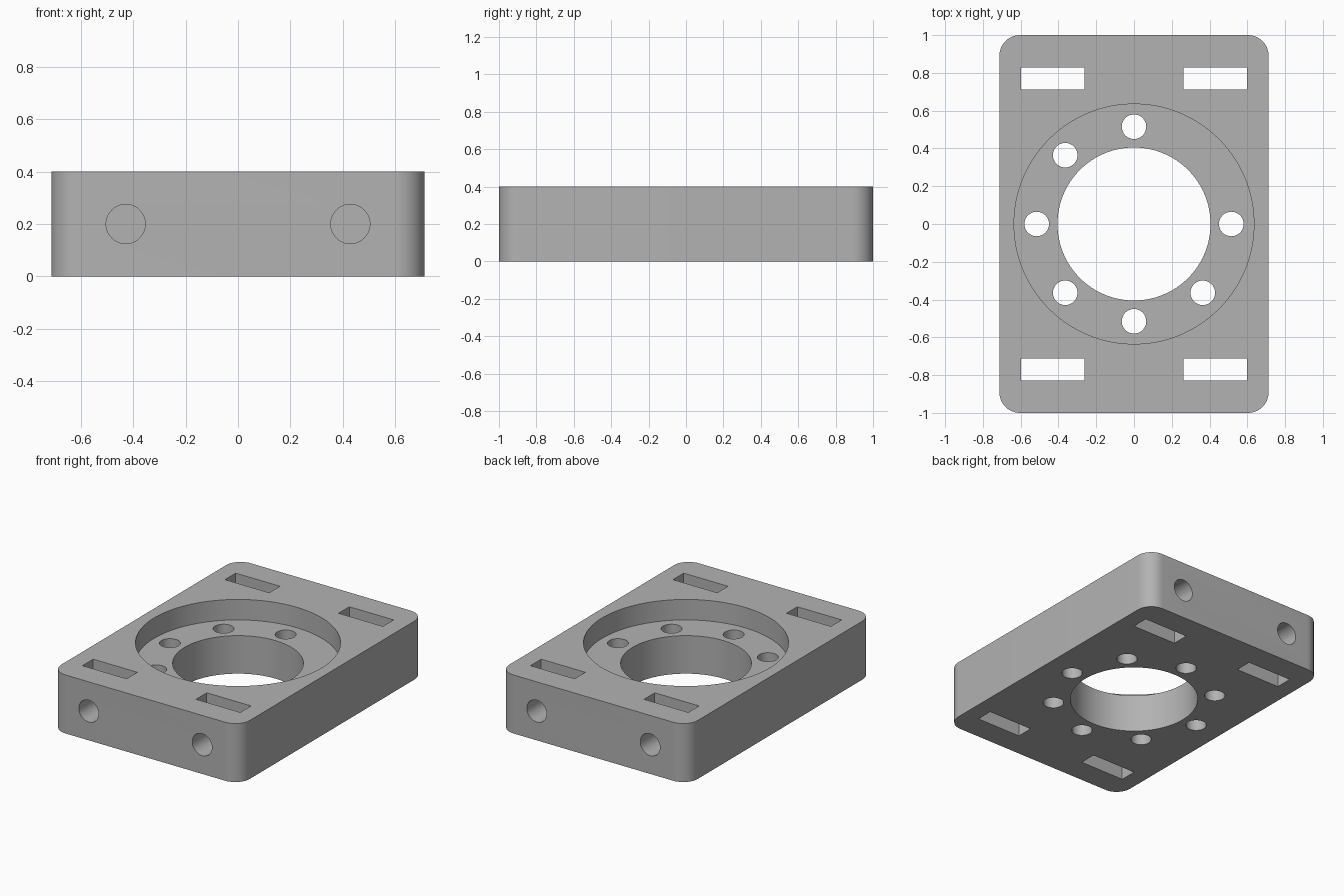
import bpy
import bmesh
from math import cos, sin, pi, radians
from mathutils import Matrix, Vector

cube = bpy.data.objects.get("Cube")
if cube:
    bpy.data.objects.remove(cube, do_unlink=True)

HALF_X, HALF_Y, HEIGHT = 0.713, 1.0, 0.4
CORNER = 0.11
RECESS_DEPTH = 0.14

grey = bpy.data.materials.new("plain grey")
grey.use_nodes = True
grey.diffuse_color = (0.45, 0.45, 0.45, 1)
grey.node_tree.nodes["Principled BSDF"].inputs["Base Color"].default_value = (0.45, 0.45, 0.45, 1)


def make_object(name, bm):
    mesh = bpy.data.meshes.new(name)
    bm.to_mesh(mesh)
    bm.free()
    mesh.materials.append(grey)
    obj = bpy.data.objects.new(name, mesh)
    bpy.context.collection.objects.link(obj)
    return obj


def box(bm, low, high):
    low, high = Vector(low), Vector(high)
    size = Matrix.Diagonal((*(high - low), 1))
    bmesh.ops.create_cube(bm, size=1, matrix=Matrix.Translation((low + high) / 2) @ size)


def cylinder(bm, radius, start, end, sides=48):
    start, end = Vector(start), Vector(end)
    axis = end - start
    turn = axis.to_track_quat("Z", "Y").to_matrix().to_4x4()
    bmesh.ops.create_cone(bm, cap_ends=True, segments=sides, radius1=radius, radius2=radius,
                          depth=axis.length, matrix=Matrix.Translation((start + end) / 2) @ turn)


def cut(target, name, bm):
    cutter = make_object(name, bm)
    mod = target.modifiers.new(name, "BOOLEAN")
    mod.operation = "DIFFERENCE"
    mod.solver = "EXACT"
    mod.object = cutter
    bpy.context.view_layer.objects.active = target
    bpy.ops.object.modifier_apply(modifier=mod.name)
    bpy.data.objects.remove(cutter, do_unlink=True)


# Block with rounded upright corners
bm = bmesh.new()
box(bm, (-HALF_X, -HALF_Y, 0), (HALF_X, HALF_Y, HEIGHT))
uprights = [e for e in bm.edges if abs(e.verts[0].co.z - e.verts[1].co.z) > 0.1]
bmesh.ops.bevel(bm, geom=uprights, offset=CORNER, segments=12, profile=0.5, affect="EDGES")
block = make_object("mounting_block", bm)

# Round recess in the top
bm = bmesh.new()
cylinder(bm, 0.635, (0, 0, HEIGHT - RECESS_DEPTH), (0, 0, 1), 128)
cut(block, "recess_cutter", bm)

# Central bore and ring of eight screw holes
bm = bmesh.new()
cylinder(bm, 0.405, (0, 0, -1), (0, 0, 1), 96)
for i in range(8):
    a = i * pi / 4
    x, y = 0.515 * cos(a), 0.515 * sin(a)
    cylinder(bm, 0.065, (x, y, -1), (x, y, 1))
cut(block, "bore_cutter", bm)

# Four rectangular nut slots
bm = bmesh.new()
for sx in (-1, 1):
    for sy in (-1, 1):
        xs = sorted((sx * 0.262, sx * 0.597))
        ys = sorted((sy * 0.712, sy * 0.828))
        box(bm, (xs[0], ys[0], -1), (xs[1], ys[1], 1))
cut(block, "slot_cutter", bm)

# Bolt holes from both ends into the slots
bm = bmesh.new()
for sx in (-1, 1):
    for sy in (-1, 1):
        cylinder(bm, 0.075, (sx * 0.429, sy * 0.77, 0.2), (sx * 0.429, sy * 1.2, 0.2))
cut(block, "bolt_hole_cutter", bm)

# Smooth the curved walls, keep rims sharp
bpy.ops.object.select_all(action="DESELECT")
block.select_set(True)
bpy.context.view_layer.objects.active = block
bpy.ops.object.shade_smooth_by_angle(angle=radians(30))
